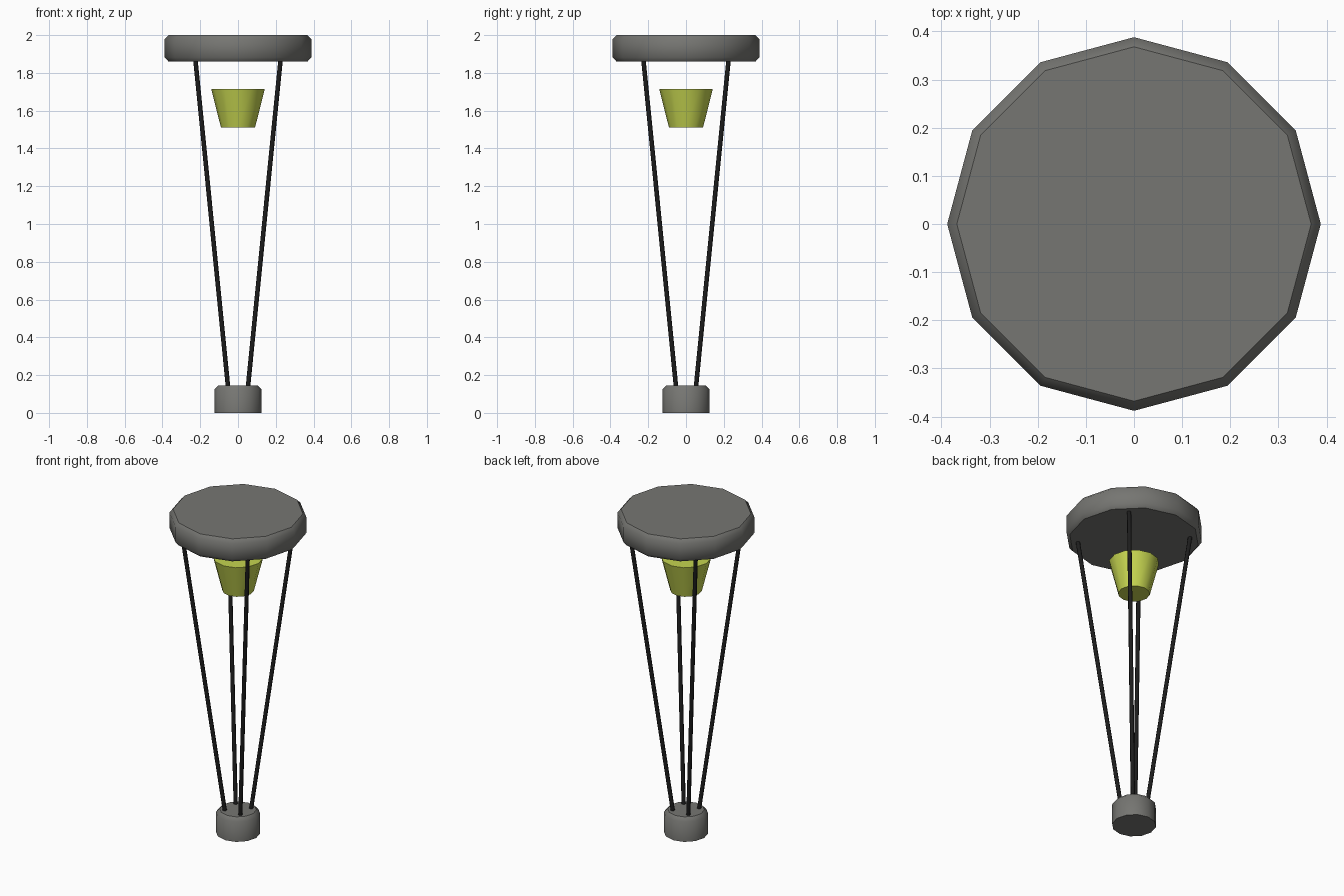
import bpy, bmesh, math
from mathutils import Vector

if "Cube" in bpy.data.objects:
    bpy.data.objects.remove(bpy.data.objects["Cube"])


def material(name, rgb):
    m = bpy.data.materials.new(name)
    m.diffuse_color = (*rgb, 1)
    m.use_nodes = True
    m.node_tree.nodes["Principled BSDF"].inputs["Base Color"].default_value = m.diffuse_color
    return m


GREY = material("warm_grey", (0.18, 0.18, 0.168))
BLACK = material("black", (0.012, 0.012, 0.012))
LIME = material("lime_yellow", (0.56, 0.66, 0.08))


def finish(name, bm, mat):
    bmesh.ops.recalc_face_normals(bm, faces=bm.faces)
    me = bpy.data.meshes.new(name)
    bm.to_mesh(me)
    bm.free()
    me.materials.append(mat)
    ob = bpy.data.objects.new(name, me)
    bpy.context.collection.objects.link(ob)
    bpy.context.view_layer.objects.active = ob
    ob.select_set(True)
    bpy.ops.object.shade_smooth_by_angle(angle=math.radians(50))
    # keep the flat end caps crisp
    for p in me.polygons:
        if abs(p.normal.z) > 0.95:
            p.use_smooth = False
    ob.select_set(False)
    return ob


def lathe(name, profile, mat, sides=12):
    """Stack of (radius, z) rings with closed ends."""
    bm = bmesh.new()
    rings = [[bm.verts.new((r * math.cos(2 * math.pi * i / sides),
                            r * math.sin(2 * math.pi * i / sides), z))
              for i in range(sides)] for r, z in profile]
    for a, b in zip(rings, rings[1:]):
        for i in range(sides):
            j = (i + 1) % sides
            bm.faces.new((a[i], a[j], b[j], b[i]))
    bm.faces.new(rings[0][::-1])
    bm.faces.new(rings[-1])
    return finish(name, bm, mat)


def rod(name, start, end, radius, mat):
    start, end = Vector(start), Vector(end)
    d = end - start
    bm = bmesh.new()
    bmesh.ops.create_cone(bm, cap_ends=True, segments=8, radius1=radius,
                          radius2=radius, depth=d.length)
    bm.transform(d.to_track_quat('Z', 'Y').to_matrix().to_4x4())
    bmesh.ops.translate(bm, verts=bm.verts, vec=(start + end) / 2)
    return finish(name, bm, mat)


# Foot and canopy, both with chamfered rims
lathe("base", [(0.125, 0), (0.125, 0.125), (0.104, 0.146)], GREY)
lathe("canopy", [(0.368, 1.86), (0.388, 1.882), (0.388, 1.978), (0.368, 2.0)], GREY)

# Floating tapered lamp
lathe("lamp", [(0.09, 1.51), (0.142, 1.715)], LIME)

# Four splayed rods on the diagonals
for sx in (-1, 1):
    for sy in (-1, 1):
        name = f"{'left' if sx < 0 else 'right'}_{'front' if sy < 0 else 'back'}_rod"
        rod(name, (sx * 0.052, sy * 0.052, 0.13),
            (sx * 0.226, sy * 0.226, 1.875), 0.012, BLACK)
